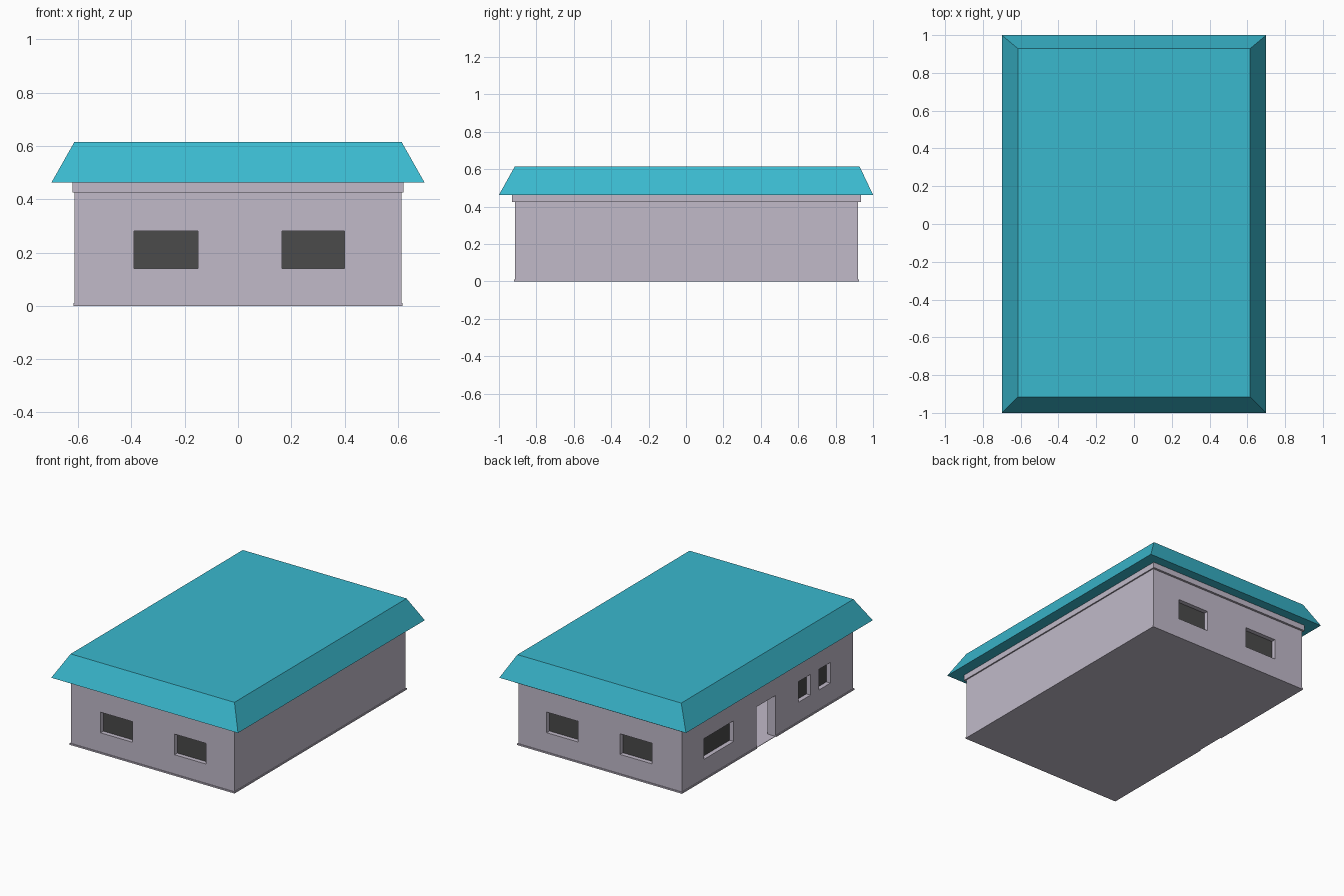
import bpy, bmesh

if "Cube" in bpy.data.objects:
    bpy.data.objects.remove(bpy.data.objects["Cube"])


def material(name, rgb):
    m = bpy.data.materials.new(name)
    m.diffuse_color = (*rgb, 1)
    m.use_nodes = True
    m.node_tree.nodes["Principled BSDF"].inputs["Base Color"].default_value = m.diffuse_color
    return m


WALL = material("lavender_wall", (0.533, 0.491, 0.584))
ROOF = material("teal_roof", (0.042, 0.479, 0.617))
PANE = material("dark_pane", (0.069, 0.069, 0.069))


def frustum(name, low, high, z0, z1, mat):
    """Block whose bottom and top rectangles (x0, x1, y0, y1) may differ."""
    bm = bmesh.new()
    rings = []
    for (x0, x1, y0, y1), z in ((low, z0), (high, z1)):
        rings.append([bm.verts.new((x, y, z)) for x, y in
                      ((x0, y0), (x1, y0), (x1, y1), (x0, y1))])
    a, b = rings
    bm.faces.new(a[::-1])
    bm.faces.new(b)
    for i in range(4):
        j = (i + 1) % 4
        bm.faces.new((a[i], a[j], b[j], b[i]))
    me = bpy.data.meshes.new(name)
    bm.to_mesh(me)
    bm.free()
    ob = bpy.data.objects.new(name, me)
    bpy.context.collection.objects.link(ob)
    me.materials.append(mat)
    return ob


def box(name, rect, z0, z1, mat=WALL):
    return frustum(name, rect, rect, z0, z1, mat)


def cut(target, rect, z0, z1):
    """Subtract a box from the target and discard the cutter."""
    cutter = box("cutter", rect, z0, z1)
    mod = target.modifiers.new("cut", 'BOOLEAN')
    mod.operation = 'DIFFERENCE'
    mod.solver = 'EXACT'
    mod.object = cutter
    bpy.context.view_layer.objects.active = target
    bpy.ops.object.modifier_apply(modifier=mod.name)
    bpy.data.objects.remove(cutter)


X, Y0, Y1 = 0.613, -0.915, 0.92      # outer wall faces
T, RECESS = 0.06, 0.03               # wall thickness, pane setback
SILL, HEAD = 0.14, 0.28

# Hollow walls, base trim and floor
inside = (-X + T, X - T, Y0 + T, Y1 - T)
walls = box("walls", (-X, X, Y0, Y1), 0, 0.46)
cut(walls, inside, -0.1, 0.6)
trim = box("base_trim", (-0.618, 0.618, Y0 - 0.005, Y1 + 0.005), 0, 0.01)
cut(trim, (-X + 0.01, X - 0.01, Y0 + 0.01, Y1 - 0.01), -0.1, 0.1)
box("floor", (-X + 0.002, X - 0.002, Y0 + 0.002, Y1 - 0.002), 0, 0.003)

# Doorway in the left wall
for part in (walls, trim):
    cut(part, (-0.8, -0.5, -0.083, 0.12), -0.1, HEAD)

# Front and back windows
for x0, x1 in ((-0.39, -0.15), (0.165, 0.40)):
    for side, face, d in (("front", Y0, 1), ("back", Y1, -1)):
        cut(walls, (x0, x1, face - 0.1, face + 0.1), SILL, HEAD)
        ya, yb = sorted((face + d * RECESS, face + d * (RECESS + 0.01)))
        box(side + "_window_pane", (x0, x1, ya, yb), SILL, HEAD, PANE)

# Left side windows
for y0, y1 in ((0.365, 0.685), (-0.457, -0.33), (-0.67, -0.55)):
    cut(walls, (-0.75, -0.5, y0, y1), SILL, HEAD)
    box("left_window_pane", (-X + RECESS, -X + RECESS + 0.01, y0, y1),
        SILL, HEAD, PANE)

# Band under the eaves and flat-topped hipped roof
band = box("eaves_band", (-0.622, 0.622, -0.93, 0.935), 0.425, 0.465)
cut(band, (-X + 0.01, X - 0.01, Y0 + 0.01, Y1 - 0.01), 0.3, 0.6)
frustum("roof", (-0.7, 0.7, -1, 1), (-0.614, 0.614, -0.915, 0.928),
        0.463, 0.615, ROOF)
